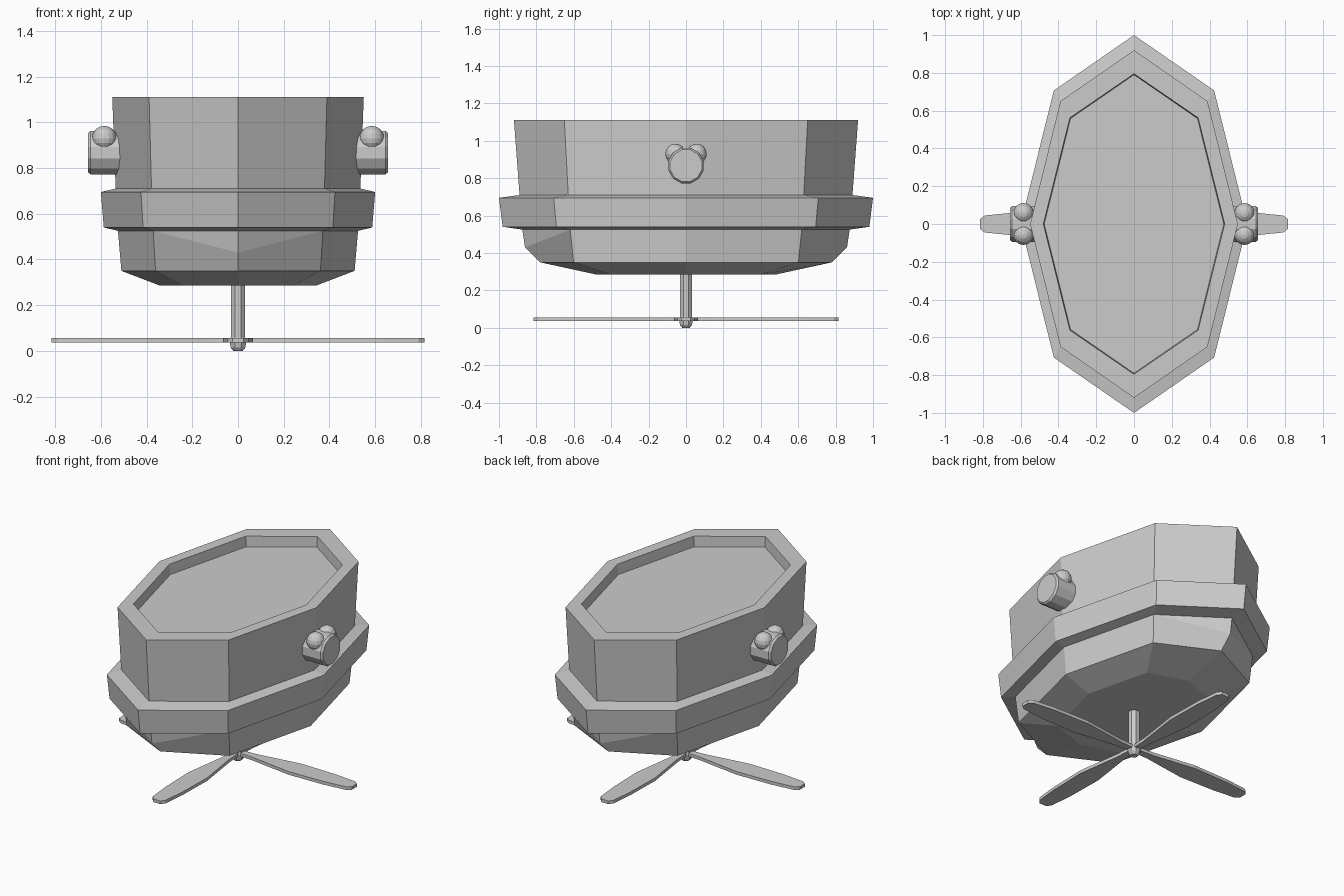
import bpy, bmesh, math
from mathutils import Matrix, Vector

if "Cube" in bpy.data.objects:
    bpy.data.objects.remove(bpy.data.objects["Cube"])


def finish(bm, name):
    bmesh.ops.recalc_face_normals(bm, faces=bm.faces)
    mesh = bpy.data.meshes.new(name)
    bm.to_mesh(mesh)
    bm.free()
    ob = bpy.data.objects.new(name, mesh)
    bpy.context.collection.objects.link(ob)
    return ob


def loft(bm, rings, n=8, phase=0.0):
    """Stack n-sided elliptical rings (rx, ry, z) and cap both ends."""
    loops = []
    for rx, ry, z in rings:
        angles = [phase + 2 * math.pi * i / n for i in range(n)]
        loops.append([bm.verts.new((rx * math.cos(a), ry * math.sin(a), z)) for a in angles])
    for lo, hi in zip(loops, loops[1:]):
        for i in range(n):
            j = (i + 1) % n
            bm.faces.new((lo[i], lo[j], hi[j], hi[i]))
    bm.faces.new(loops[0][::-1])
    bm.faces.new(loops[-1])
    return loops


# Hull: belly, rubbing band, upper walls and recessed deck
bm = bmesh.new()
rings = loft(bm, [
    (0.34, 0.567, 0.285), (0.51, 0.85, 0.35), (0.525, 0.875, 0.525),
    (0.587, 0.98, 0.54), (0.60, 1.0, 0.695), (0.535, 0.89, 0.71),
    (0.55, 0.92, 1.11), (0.48, 0.795, 1.11), (0.475, 0.79, 1.045)])
# Cut back the keel corner at both ends
for i, s in ((2, 1), (6, -1)):
    low, top = rings[1][i], rings[2][i]
    edge = bm.edges.get((low, top))
    _, mid = bmesh.utils.edge_split(edge, low, 0.45)
    mid.co = (0, s * 0.861, 0.43)
    low.co.y = s * 0.78
    rings[0][i].co.y = s * 0.48
    for k in (i - 1, i + 1):
        bmesh.ops.connect_verts(bm, verts=[mid, rings[2][k]])
finish(bm, "hull")

# Propeller shaft with hub and pointed cap
bm = bmesh.new()
loft(bm, [(0.022, 0.022, 0), (0.035, 0.035, 0.015), (0.04, 0.04, 0.045),
          (0.034, 0.034, 0.06), (0.034, 0.034, 0.30)], 8, math.pi / 8)
finish(bm, "propeller_shaft")

# Four flat propeller blades
half = [(0.02, 0.02), (0.12, 0.025), (0.40, 0.065), (0.64, 0.06), (0.79, 0.045), (0.815, 0.025)]
outline = half + [(x, -y) for x, y in reversed(half)]
for k in range(4):
    bm = bmesh.new()
    face = bm.faces.new([bm.verts.new((x, y, 0.036)) for x, y in outline])
    ext = bmesh.ops.extrude_face_region(bm, geom=[face])
    for v in ext["geom"]:
        if isinstance(v, bmesh.types.BMVert):
            v.co.z += 0.02
    bm.transform(Matrix.Rotation(k * math.pi / 2, 4, 'Z'))
    finish(bm, f"propeller_blade_{k + 1}")

# Side pegs, each with two small knobs
for side, s in (("right", 1), ("left", -1)):
    bm = bmesh.new()
    loft(bm, [(0.098, 0.098, 0.50), (0.098, 0.098, 0.645), (0.088, 0.088, 0.657)],
         12, math.pi / 12)
    bm.transform(Matrix.Translation((0, 0, 0.867)) @ Matrix.Rotation(s * math.pi / 2, 4, 'Y'))
    finish(bm, f"{side}_peg")
    for label, t in (("front", -1), ("back", 1)):
        bm = bmesh.new()
        bmesh.ops.create_uvsphere(bm, u_segments=16, v_segments=8, radius=0.054,
                                  matrix=Matrix.Translation(Vector((s * 0.585, t * 0.057, 0.93))))
        finish(bm, f"{side}_{label}_knob")
